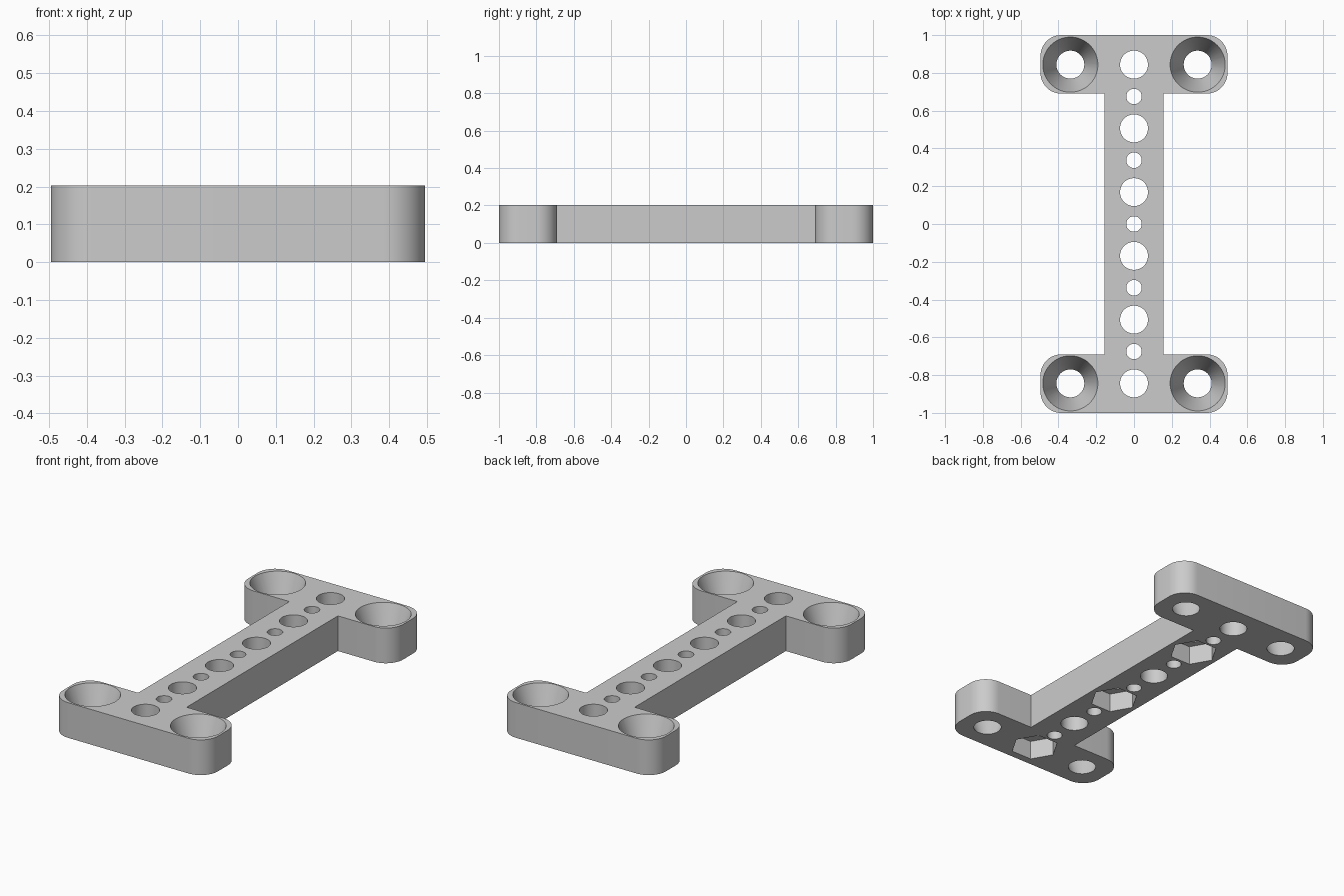
import bpy, bmesh
from math import cos, sin, pi, radians
from mathutils import Matrix

cube = bpy.data.objects.get("Cube")
if cube:
    bpy.data.objects.remove(cube, do_unlink=True)

HEIGHT = 0.203
HALF_BAR = 0.155      # half width of the bar
HALF_HEAD = 0.495     # half width of the end plates
HEAD_IN = 0.69        # inner edge of the end plates
CORNER = 0.11         # end plate corner radius
PITCH = 0.3375        # spacing of the large holes
ROW_END = 2.5 * PITCH

grey = bpy.data.materials.new("light grey")
grey.use_nodes = True
colour = (0.6, 0.6, 0.6, 1)
grey.diffuse_color = colour
grey.node_tree.nodes["Principled BSDF"].inputs["Base Color"].default_value = colour


def make_object(name, bm):
    bmesh.ops.recalc_face_normals(bm, faces=bm.faces)
    mesh = bpy.data.meshes.new(name)
    bm.to_mesh(mesh)
    bm.free()
    mesh.materials.append(grey)
    obj = bpy.data.objects.new(name, mesh)
    bpy.context.collection.objects.link(obj)
    return obj


def arc(cx, cy, start, steps=12):
    return [(cx + CORNER * cos(start + pi / 2 * i / steps),
             cy + CORNER * sin(start + pi / 2 * i / steps)) for i in range(steps + 1)]


def add_cone(bm, x, y, z0, z1, r0, r1, sides=48):
    bmesh.ops.create_cone(bm, cap_ends=True, segments=sides, radius1=r0, radius2=r1,
                          depth=z1 - z0,
                          matrix=Matrix.Translation((x, y, (z0 + z1) / 2)))


def cut(target, bm):
    cutter = make_object("cutter", bm)
    cutter.hide_render = True
    mod = target.modifiers.new("cut", 'BOOLEAN')
    mod.operation = 'DIFFERENCE'
    mod.solver = 'EXACT'
    mod.object = cutter
    bpy.ops.object.modifier_apply(modifier=mod.name)
    bpy.data.objects.remove(cutter, do_unlink=True)


# I-shaped plate: one quarter outline, mirrored and turned
quarter = [(HALF_BAR, HEAD_IN)]
quarter += arc(HALF_HEAD - CORNER, HEAD_IN + CORNER, -pi / 2)
quarter += arc(HALF_HEAD - CORNER, 1 - CORNER, 0)
half = quarter + [(-x, y) for x, y in reversed(quarter)]
outline = half + [(-x, -y) for x, y in half]

bm = bmesh.new()
base = bm.faces.new([bm.verts.new((x, y, 0)) for x, y in outline])
top = bmesh.ops.extrude_face_region(bm, geom=[base])
bmesh.ops.translate(bm, vec=(0, 0, HEIGHT),
                    verts=[v for v in top["geom"] if isinstance(v, bmesh.types.BMVert)])
plate = make_object("mounting_plate", bm)
bpy.context.view_layer.objects.active = plate
plate.select_set(True)

# Row of alternating large and small through holes
bm = bmesh.new()
for i in range(11):
    r = 0.041 if i % 2 else 0.074
    add_cone(bm, 0, -ROW_END + i * PITCH / 2, -0.1, HEIGHT + 0.1, r, r)

# Conical screw holes in the end plates
slope = (0.146 - 0.074) / HEIGHT
extra = 0.02
for x in (-0.337, 0.337):
    for y in (-ROW_END, ROW_END):
        add_cone(bm, x, y, -extra, HEIGHT + extra,
                 0.074 - slope * extra, 0.146 + slope * extra)
cut(plate, bm)

# Hexagonal nut pockets underneath every other large hole
bm = bmesh.new()
for i in range(3):
    start = len(bm.verts)
    y = -ROW_END + 2 * i * PITCH
    ring = [bm.verts.new((0.13 * cos(k * pi / 3), y + 0.13 * sin(k * pi / 3), -0.05))
            for k in range(6)]
    face = bm.faces.new(ring)
    ext = bmesh.ops.extrude_face_region(bm, geom=[face])
    bmesh.ops.translate(bm, vec=(0, 0, 0.16),
                        verts=[v for v in ext["geom"] if isinstance(v, bmesh.types.BMVert)])
cut(plate, bm)

bpy.ops.object.shade_smooth_by_angle(angle=radians(30))
